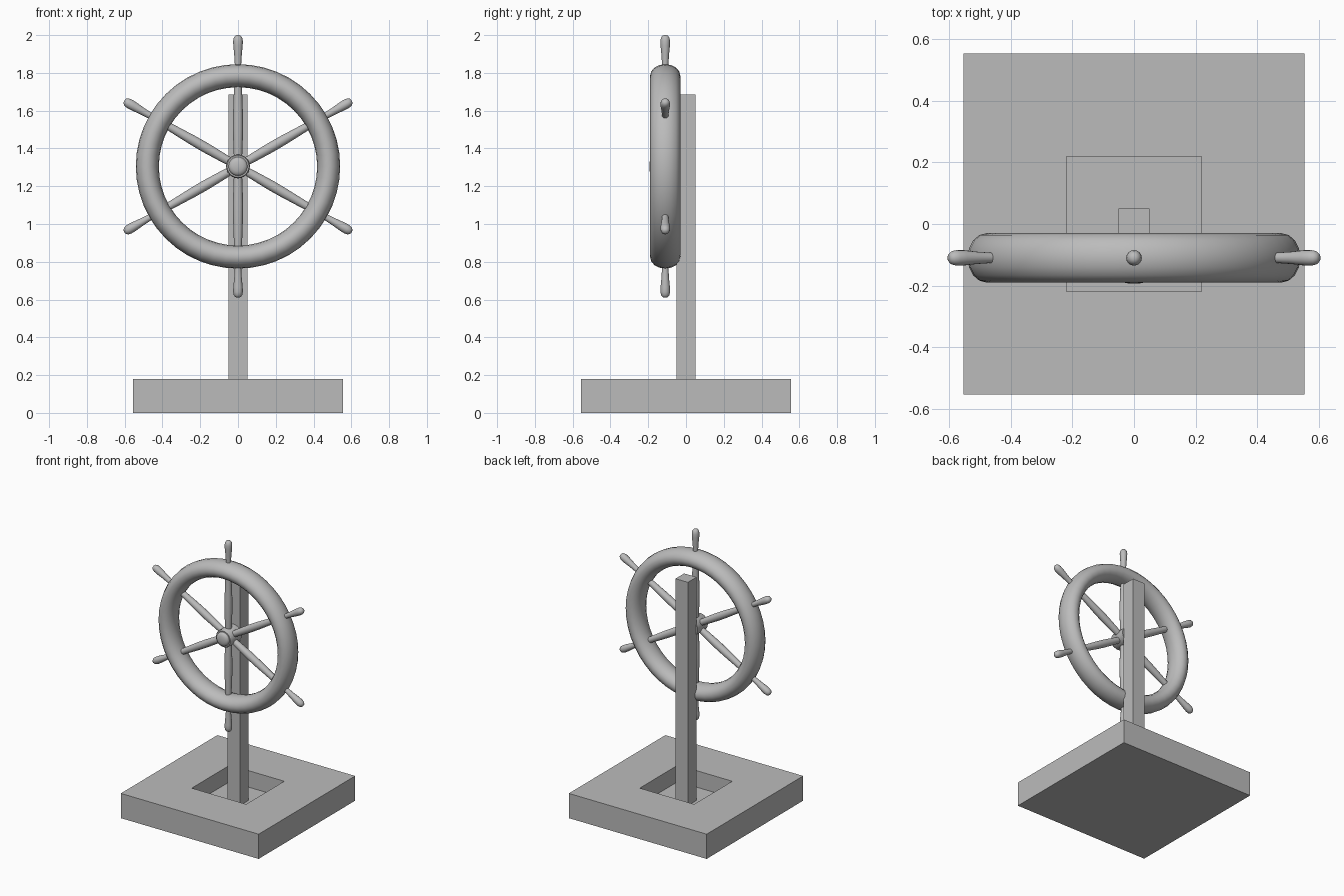
import bpy, bmesh, math
from mathutils import Matrix, Vector

if "Cube" in bpy.data.objects:
    bpy.data.objects.remove(bpy.data.objects["Cube"])

grey = bpy.data.materials.new("plain_grey")
grey.diffuse_color = (0.5, 0.5, 0.5, 1)
grey.use_nodes = True
grey.node_tree.nodes["Principled BSDF"].inputs["Base Color"].default_value = grey.diffuse_color

CENTRE = Vector((0, -0.11, 1.305))


def finish(name, bm, smooth=None):
    bmesh.ops.recalc_face_normals(bm, faces=bm.faces)
    mesh = bpy.data.meshes.new(name)
    bm.to_mesh(mesh)
    bm.free()
    mesh.materials.append(grey)
    ob = bpy.data.objects.new(name, mesh)
    bpy.context.collection.objects.link(ob)
    if smooth:
        bpy.ops.object.select_all(action='DESELECT')
        ob.select_set(True)
        bpy.context.view_layer.objects.active = ob
        bpy.ops.object.shade_smooth_by_angle(angle=math.radians(smooth))
    return ob


def box(bm, half, z0, z1):
    bmesh.ops.create_cube(bm, size=1, matrix=Matrix.Translation((0, 0, (z0 + z1) / 2))
                          @ Matrix.Diagonal((2 * half, 2 * half, z1 - z0, 1)))


def lathe(bm, profile, matrix, sides):
    """Spin (radius, height) points round local z, closing the ends."""
    rings = []
    for r, h in profile:
        rings.append([bm.verts.new(matrix @ Vector((r * math.cos(a), r * math.sin(a), h)))
                      for a in (2 * math.pi * i / sides for i in range(sides))])
    for low, high in zip(rings, rings[1:]):
        for i in range(sides):
            j = (i + 1) % sides
            bm.faces.new((low[i], low[j], high[j], high[i]))
    bm.faces.new(rings[0][::-1])
    bm.faces.new(rings[-1])


# Base block with a square socket sunk in the top
bm = bmesh.new()
box(bm, 0.555, 0, 0.18)
top = [f for f in bm.faces if f.normal.z > 0.9]
bmesh.ops.inset_region(bm, faces=top, thickness=0.475)
socket = bmesh.ops.extrude_face_region(bm, geom=top)
bmesh.ops.translate(bm, vec=(0, 0, -0.12),
                    verts=[v for v in socket["geom"] if isinstance(v, bmesh.types.BMVert)])
bmesh.ops.delete(bm, geom=[f for f in top if f.is_valid], context='FACES_ONLY')
finish("base", bm)

# Post standing in the socket
bm = bmesh.new()
box(bm, 0.05, 0.06, 1.685)
finish("post", bm)

# Wheel rim: ring with an oval section, deeper than it is wide
bm = bmesh.new()
SEG, SEC = 48, 16
rings = []
for i in range(SEG):
    a = 2 * math.pi * i / SEG
    ring = []
    for k in range(SEC):
        b = 2 * math.pi * k / SEC
        r = 0.48 + 0.061 * math.cos(b)
        ring.append(bm.verts.new(CENTRE + Vector((r * math.cos(a), 0.08 * math.sin(b),
                                                  r * math.sin(a)))))
    rings.append(ring)
for i in range(SEG):
    p, q = rings[i], rings[(i + 1) % SEG]
    for k in range(SEC):
        m = (k + 1) % SEC
        bm.faces.new((p[k], p[m], q[m], q[k]))
finish("wheel_rim", bm, 60)

# Six turned spokes, each with a handle outside the rim
spoke_profile = [(0.021, 0.03), (0.024, 0.10), (0.027, 0.20), (0.026, 0.28),
                 (0.021, 0.42), (0.020, 0.47)]
handle_profile = [(0.016, 0.47), (0.017, 0.54), (0.020, 0.59), (0.025, 0.64),
                  (0.0255, 0.665), (0.022, 0.682), (0.014, 0.692), (0.005, 0.695)]
for n in range(6):
    turn = Matrix.Translation(CENTRE) @ Matrix.Rotation(n * math.pi / 3, 4, 'Y')
    for name, profile in (("spoke", spoke_profile), ("handle", handle_profile)):
        bm = bmesh.new()
        lathe(bm, profile, turn, 16)
        finish(f"{name}_{n + 1}", bm, 50)

# Hub with a domed cap, reaching back to the post
bm = bmesh.new()
hub_profile = [(0.063, -0.065), (0.063, 0.052), (0.058, 0.060), (0.050, 0.060),
               (0.049, 0.068), (0.041, 0.077), (0.026, 0.082), (0.008, 0.084)]
lathe(bm, hub_profile, Matrix.Translation(CENTRE) @ Matrix.Rotation(math.pi / 2, 4, 'X'), 24)
finish("hub", bm, 40)
